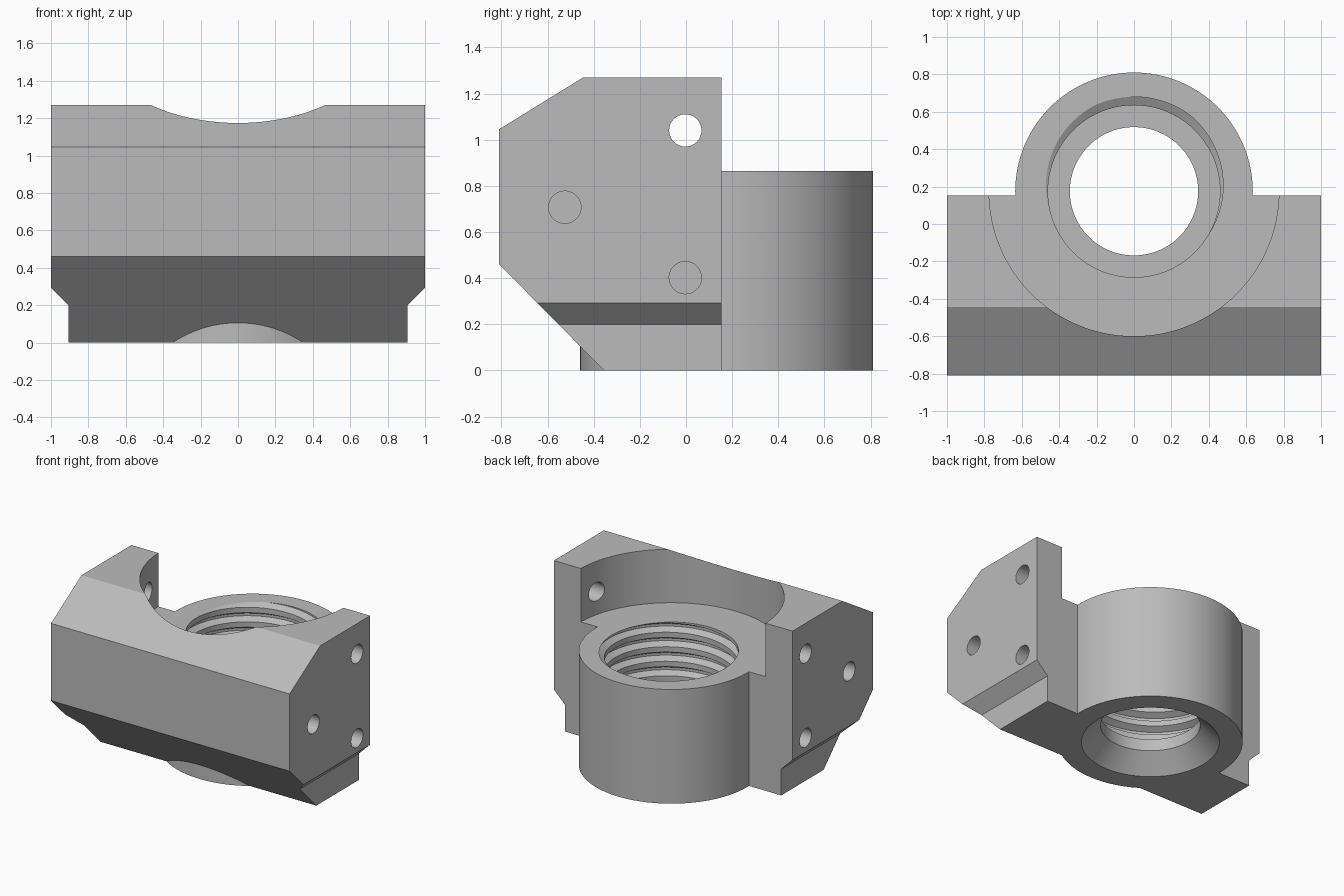
import bpy, bmesh, math
from mathutils import Vector

cube = bpy.data.objects.get("Cube")
if cube:
    bpy.data.objects.remove(cube, do_unlink=True)

grey = bpy.data.materials.new("plain_grey")
grey.use_nodes = True
colour = (0.50, 0.50, 0.50, 1)
grey.diffuse_color = colour
grey.node_tree.nodes["Principled BSDF"].inputs["Base Color"].default_value = colour

AXIS = Vector((0, 0.175, 0))   # centre of the round boss
SHELF = 0.865                  # height of the boss top
HALF = 1.0


def make_object(name, bm):
    bmesh.ops.recalc_face_normals(bm, faces=bm.faces)
    mesh = bpy.data.meshes.new(name)
    bm.to_mesh(mesh)
    bm.free()
    mesh.materials.append(grey)
    obj = bpy.data.objects.new(name, mesh)
    bpy.context.collection.objects.link(obj)
    return obj


def prism(name, points, vector):
    """Extrude a flat polygon along a vector."""
    bm = bmesh.new()
    face = bm.faces.new([bm.verts.new(p) for p in points])
    new = bmesh.ops.extrude_face_region(bm, geom=[face])["geom"]
    bmesh.ops.translate(bm, vec=vector, verts=[v for v in new if isinstance(v, bmesh.types.BMVert)])
    return make_object(name, bm)


def ring(radius, z, sides):
    steps = [2 * math.pi * i / sides for i in range(sides)]
    return [AXIS + Vector((radius * math.cos(a), radius * math.sin(a), z)) for a in steps]


def turned(name, profile, sides=128):
    """Solid of revolution about the boss axis from (radius, z) pairs."""
    bm = bmesh.new()
    loops = [[bm.verts.new(p) for p in ring(r, z, sides)] for r, z in profile]
    for low, high in zip(loops, loops[1:]):
        for i in range(sides):
            j = (i + 1) % sides
            bm.faces.new((low[i], low[j], high[j], high[i]))
    bm.faces.new(loops[0])
    bm.faces.new(loops[-1])
    return make_object(name, bm)


def threaded_plug(name, bottom, top, pitch=0.11, minor=0.46, major=0.505, sides=96):
    """Helical thread surface, trimmed flat and closed at both ends."""
    section = [(0.0, minor), (0.2, minor), (0.43, major), (0.6, major), (0.83, minor)]
    turns = math.ceil((top - bottom) / pitch) + 4
    start = SHELF - pitch * (0.5 + 0.25) - pitch * (turns - 2)
    bm = bmesh.new()
    columns = []
    for i in range(sides):
        a = 2 * math.pi * i / sides
        columns.append([bm.verts.new(AXIS + Vector((r * math.cos(a), r * math.sin(a),
                        start + pitch * (k + f + i / sides))))
                        for k in range(turns) for f, r in section])
    n = len(section)
    for i in range(sides):
        here, there = columns[i], columns[(i + 1) % sides]
        if i == sides - 1:          # the seam climbs one pitch
            there = there[n:]
        for k in range(min(len(here), len(there)) - 1):
            bm.faces.new((here[k], there[k], there[k + 1], here[k + 1]))
    for z, normal in ((bottom, (0, 0, -1)), (top, (0, 0, 1))):
        bmesh.ops.bisect_plane(bm, geom=bm.verts[:] + bm.edges[:] + bm.faces[:], dist=1e-6,
                               plane_co=(0, 0, z), plane_no=normal, clear_outer=True)
    bmesh.ops.holes_fill(bm, edges=[e for e in bm.edges if e.is_boundary], sides=0)
    return make_object(name, bm)


def combine(target, tool, operation):
    mod = target.modifiers.new(operation.lower(), "BOOLEAN")
    mod.operation, mod.solver, mod.object = operation, "EXACT", tool
    bpy.context.view_layer.objects.active = target
    bpy.ops.object.modifier_apply(modifier=mod.name)
    bpy.data.objects.remove(tool, do_unlink=True)


# Main block: side profile extruded across the width
side = [(-0.81, 0.46), (-0.355, 0), (0.153, 0), (0.153, 1.27), (-0.445, 1.27), (-0.81, 1.045)]
body = prism("bracket_body", [(-HALF, y, z) for y, z in side], (2 * HALF, 0, 0))

# Undercut along the lower ends
for s in (-1, 1):
    notch = [(0.905, -0.1), (0.905, 0.2), (1.0, 0.293), (1.1, 0.391), (1.1, -0.1)]
    combine(body, prism("notch", [(s * x, -1, z) for x, z in notch], (0, 2, 0)), "DIFFERENCE")

# Round shelf recess in the upper half, then the boss
combine(body, turned("recess", [(0.775, SHELF), (0.775, 1.5)]), "DIFFERENCE")
combine(body, turned("boss", [(0.635, 0), (0.635, SHELF)]), "UNION")

# Bore: countersink and throat below, thread above
combine(body, turned("throat", [(0.475 + 0.1, -0.1), (0.475, 0), (0.343, 0.13), (0.343, 0.4)]), "DIFFERENCE")
combine(body, threaded_plug("thread", 0.22, SHELF + 0.06), "DIFFERENCE")

# Three bolt holes in each end
for s in (-1, 1):
    for y, z in ((-0.003, 1.04), (-0.525, 0.707), (-0.003, 0.402)):
        steps = [2 * math.pi * i / 48 for i in range(48)]
        points = [(s * 0.7, y + 0.07 * math.cos(a), z + 0.07 * math.sin(a)) for a in steps]
        combine(body, prism("bolt_hole", points, (s * 0.4, 0, 0)), "DIFFERENCE")

# Smooth the round walls, keep the machined edges crisp
bpy.ops.object.select_all(action="DESELECT")
body.select_set(True)
bpy.context.view_layer.objects.active = body
bpy.ops.object.shade_smooth_by_angle(angle=math.radians(25))
